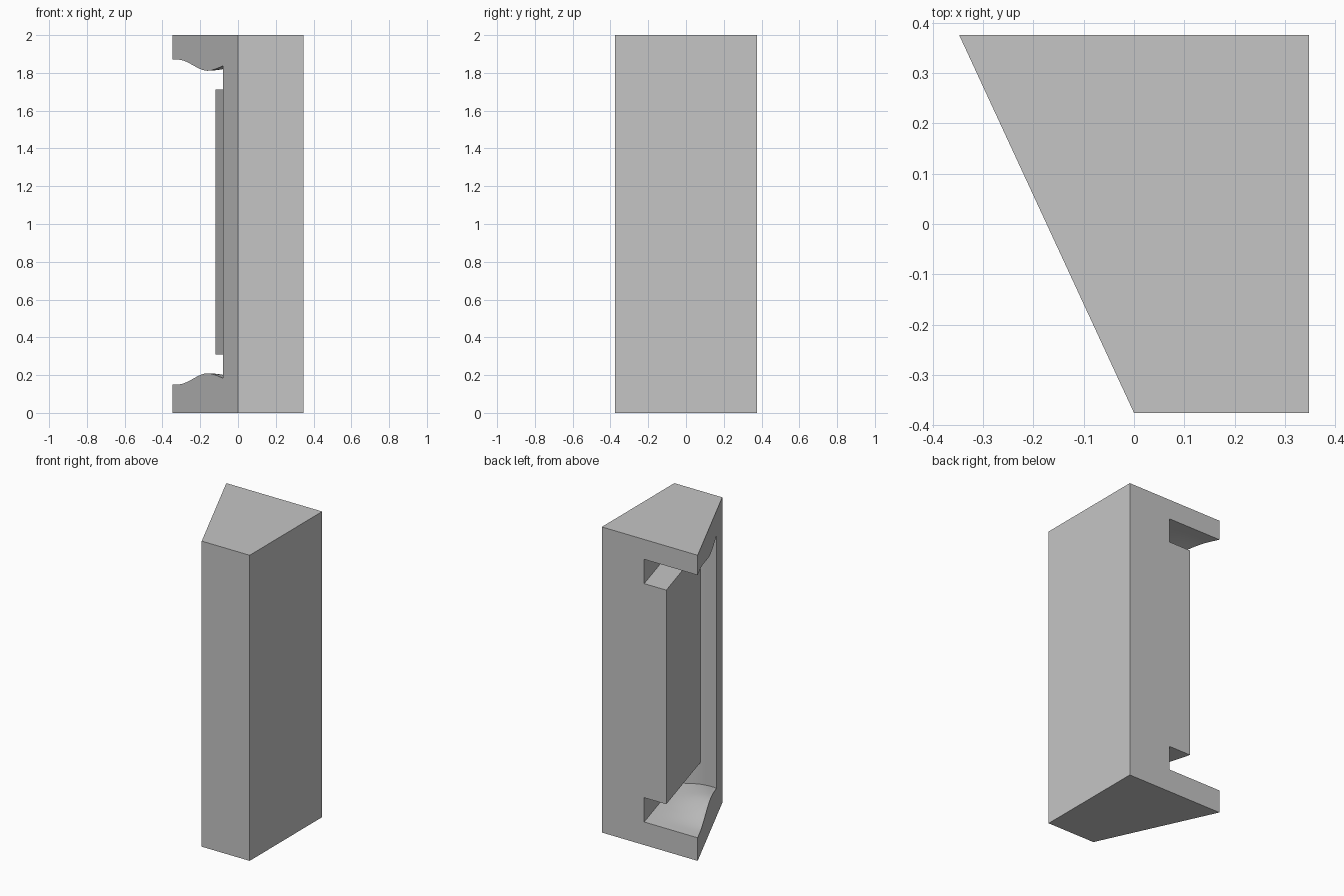
import bpy, bmesh, math

cube = bpy.data.objects.get("Cube")
if cube:
    bpy.data.objects.remove(cube)

BACK, FRONT, HALF = 0.375, -0.375, 0.347
MID = 1.0105                      # mid height of the recess
FLOOR = 0.151


def smooth(t):
    t = min(max(t, 0), 1)
    return t * t * (3 - 2 * t)


def slant_x(y):
    return -HALF * (y - FRONT) / (BACK - FRONT)


def inner_x(y):
    return 0.04 - 0.286 * (y - BACK)


def lip_height(y):
    """Height of the wavy lip where the recess floor meets the slanted side."""
    rise = 0.059 * smooth((0.31 - y) / 0.34)
    drop = 0.026 * max(0, (-0.03 - y) / 0.17) ** 1.5
    return FLOOR + rise - drop


def make_object(name, bm):
    bmesh.ops.recalc_face_normals(bm, faces=bm.faces)
    mesh = bpy.data.meshes.new(name)
    bm.to_mesh(mesh)
    bm.free()
    obj = bpy.data.objects.new(name, mesh)
    bpy.context.collection.objects.link(obj)
    return obj


def prism(name, outline, z0, z1):
    bm = bmesh.new()
    base = bm.faces.new([bm.verts.new((x, y, z0)) for x, y in outline])
    top = bmesh.ops.extrude_face_region(bm, geom=[base])["geom"]
    bmesh.ops.translate(bm, vec=(0, 0, z1 - z0),
                        verts=[v for v in top if isinstance(v, bmesh.types.BMVert)])
    return make_object(name, bm)


def recess_cutter(cols=12, rows=24):
    """Closed volume with a wavy floor, mirrored ceiling and bowed front wall."""
    bm = bmesh.new()
    floor, ceiling = [], []
    for j in range(rows + 1):
        low, high = [], []
        for i in range(cols + 2):
            u = min(i / cols, 1)
            wall = -0.185 - 0.017 * u - 0.026 * math.sin(math.pi * u)
            y = wall + (0.42 - wall) * j / rows
            x = inner_x(y) + (slant_x(y) - inner_x(y)) * u
            if i > cols:
                x -= 0.15
            z = FLOOR + (lip_height(y) - FLOOR) * smooth(u)
            low.append(bm.verts.new((x, y, z)))
            high.append(bm.verts.new((x, y, 2 * MID - z)))
        floor.append(low)
        ceiling.append(high)
    for grid in (floor, ceiling):
        for a, b in zip(grid, grid[1:]):
            for i in range(cols + 1):
                bm.faces.new((a[i], a[i + 1], b[i + 1], b[i]))
    # side walls join the borders of floor and ceiling
    borders = [(floor[0], ceiling[0]), (floor[-1], ceiling[-1])]
    borders += [([r[k] for r in floor], [r[k] for r in ceiling]) for k in (0, -1)]
    for low, high in borders:
        for i in range(len(low) - 1):
            bm.faces.new((low[i], low[i + 1], high[i + 1], high[i]))
    return make_object("recess_cutter", bm)


def boolean(target, tool, operation):
    mod = target.modifiers.new(operation.lower(), "BOOLEAN")
    mod.operation, mod.solver, mod.object = operation, "EXACT", tool
    bpy.context.view_layer.objects.active = target
    bpy.ops.object.modifier_apply(modifier=mod.name)
    bpy.data.objects.remove(tool)


# wedge-shaped housing
body = prism("wedge_housing",
             [(0, FRONT), (HALF, FRONT), (HALF, BACK), (-HALF, BACK)], 0, 2)

# recess, less the upright core that stays standing inside it
recess = recess_cutter()
core = prism("core", [(-0.12, 0.45), (-0.12, BACK), (0.066, -0.275),
                      (0.3, -0.275), (0.3, 0.45)], 0.31, 1.711)
boolean(recess, core, "DIFFERENCE")
boolean(body, recess, "DIFFERENCE")

# single grey finish
grey = bpy.data.materials.new("plain_grey")
grey.use_nodes = True
grey.diffuse_color = (0.56, 0.56, 0.56, 1)
shader = next(n for n in grey.node_tree.nodes if n.type == "BSDF_PRINCIPLED")
shader.inputs["Base Color"].default_value = grey.diffuse_color
body.data.materials.clear()
body.data.materials.append(grey)

bpy.ops.object.select_all(action="DESELECT")
body.select_set(True)
bpy.context.view_layer.objects.active = body
bpy.ops.object.shade_smooth_by_angle(angle=math.radians(30))
